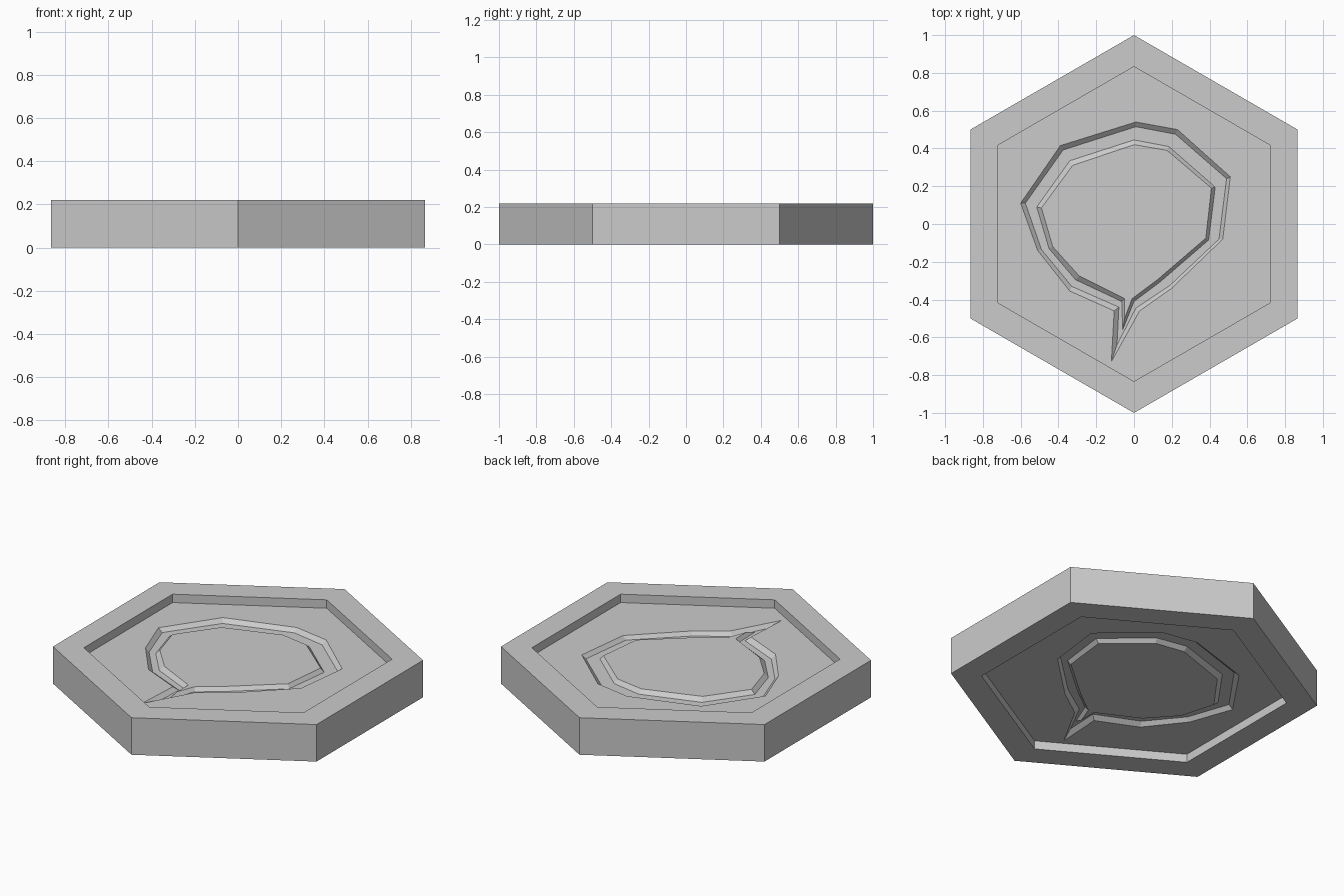
import bpy, bmesh
from math import sin, cos, pi

if "Cube" in bpy.data.objects:
    bpy.data.objects.remove(bpy.data.objects["Cube"])

HALF = 0.11      # half thickness
FLOOR = 0.06     # recess floor height above mid plane
GROOVE = 0.038   # groove floor height above mid plane

# speech-bubble outline, clockwise from the top: groove outer edge, groove floor, groove inner edge
outer_edge = [(.01, .54), (.23, .50), (.51, .25), (.47, -.08), (.20, -.34), (.03, -.46),
              (-.12, -.73), (-.105, -.46), (-.34, -.355), (-.51, -.14), (-.60, .11), (-.39, .415)]
floor_outer = [(.01, .515), (.22, .475), (.49, .24), (.45, -.08), (.19, -.325), (.01, -.445),
               (-.09, -.64), (-.08, -.44), (-.33, -.33), (-.49, -.135), (-.575, .11), (-.375, .392)]
floor_inner = [(0, .445), (.185, .41), (.43, .195), (.395, -.085), (.14, -.305), (0, -.41),
               (-.06, -.56), (-.065, -.41), (-.31, -.295), (-.45, -.13), (-.515, .09), (-.34, .335)]
inner_edge = [(0, .42), (.175, .39), (.41, .19), (.38, -.075), (.13, -.29), (-.01, -.395),
              (-.05, -.50), (-.05, -.395), (-.29, -.275), (-.43, -.12), (-.49, .085), (-.325, .31)]


def hexagon(r):
    return [(r * sin(i * pi / 3), r * cos(i * pi / 3)) for i in range(6)]


bm = bmesh.new()


def loop(points, z):
    return [bm.verts.new((x, y, z)) for x, y in points]


def bridge(a, b):
    n = len(a)
    for i in range(n):
        j = (i + 1) % n
        bm.faces.new((a[i], a[j], b[j], b[i]))


def ring_edges(vs):
    return [bm.edges.get((vs[i - 1], vs[i])) for i in range(len(vs))]


# hexagonal rim and recess wall
rim = [loop(hexagon(1), 0), loop(hexagon(1), HALF),
       loop(hexagon(.833), HALF), loop(hexagon(.833), FLOOR)]
for a, b in zip(rim, rim[1:]):
    bridge(a, b)

# engraved bubble groove and its centre
groove = [loop(outer_edge, FLOOR), loop(floor_outer, GROOVE),
          loop(floor_inner, GROOVE), loop(inner_edge, FLOOR)]
for a, b in zip(groove, groove[1:]):
    bridge(a, b)
bm.faces.new(groove[-1])

# recess floor between the hexagon and the groove
bmesh.ops.triangle_fill(bm, use_beauty=True,
                        edges=ring_edges(rim[-1]) + ring_edges(groove[0]))

# same relief on the underside
half = bm.verts[:] + bm.edges[:] + bm.faces[:]
copy = bmesh.ops.duplicate(bm, geom=half)["geom"]
for v in copy:
    if isinstance(v, bmesh.types.BMVert):
        v.co.z = -v.co.z
bmesh.ops.remove_doubles(bm, verts=bm.verts, dist=1e-5)
bmesh.ops.recalc_face_normals(bm, faces=bm.faces)

mesh = bpy.data.meshes.new("hex_token")
bm.to_mesh(mesh)
bm.free()
token = bpy.data.objects.new("hex_token", mesh)
token.location.z = HALF
bpy.context.collection.objects.link(token)
